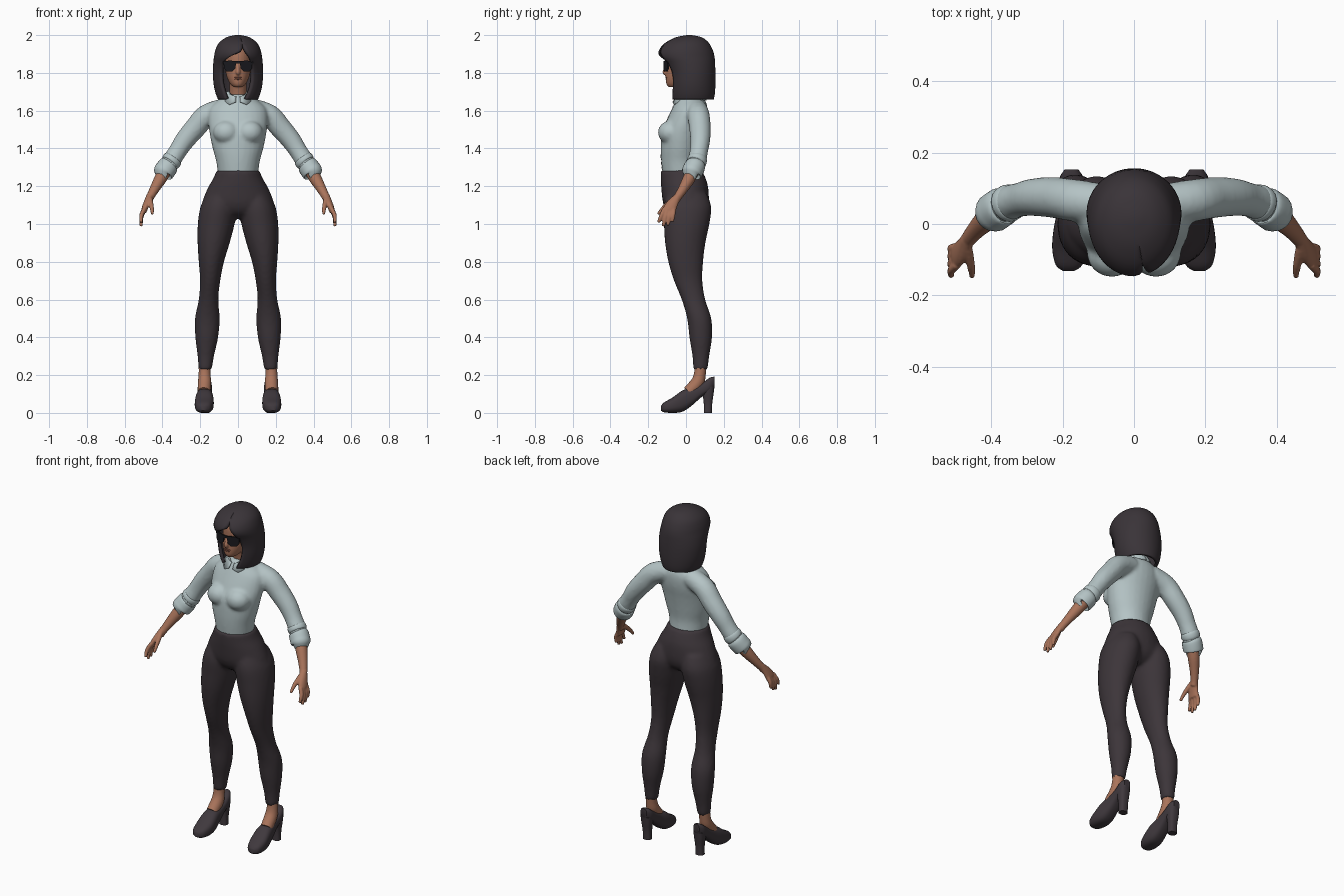
import bpy, bmesh, math
from mathutils import Vector, Matrix

if "Cube" in bpy.data.objects:
    bpy.data.objects.remove(bpy.data.objects["Cube"])


def material(name, rgb):
    m = bpy.data.materials.new(name)
    m.use_nodes = True
    m.diffuse_color = (*rgb, 1)
    node = next(n for n in m.node_tree.nodes if n.type == 'BSDF_PRINCIPLED')
    node.inputs["Base Color"].default_value = (*rgb, 1)
    return m


SKIN = material("brown skin", (0.40, 0.175, 0.105))
LIPS = material("dark lips", (0.25, 0.09, 0.06))
SHIRT = material("pale blue cotton", (0.46, 0.55, 0.56))
CLOTH = material("charcoal cloth", (0.046, 0.036, 0.042))
HAIR = material("black hair", (0.042, 0.034, 0.040))
SHOE = material("charcoal leather", (0.050, 0.040, 0.047))
LENS = material("black lens", (0.010, 0.010, 0.013))


def smooth_rows(rows, n=4):
    """Catmull-Rom interpolation between rows of numbers."""
    out = []
    for i in range(len(rows) - 1):
        a, b, c, d = (rows[max(i - 1, 0)], rows[i], rows[i + 1],
                      rows[min(i + 2, len(rows) - 1)])
        for k in range(n):
            t = k / n
            out.append([q + .5 * t * (r - p + t * (2 * p - 5 * q + 4 * r - s + t * (3 * (q - r) + s - p)))
                        for p, q, r, s in zip(a, b, c, d)])
    return out + [list(rows[-1])]


def loft(bm, rings, power=1.0, sides=28):
    """Skin a closed tube over (centre, u, v) rings."""
    def bend(w):
        return math.copysign(abs(w) ** power, w)
    loops = []
    for c, u, v in rings:
        angles = [math.tau * k / sides for k in range(sides)]
        loops.append([bm.verts.new(c + u * bend(math.cos(a)) + v * bend(math.sin(a))) for a in angles])
    for p, q in zip(loops, loops[1:]):
        for k in range(sides):
            j = (k + 1) % sides
            bm.faces.new((p[k], p[j], q[j], q[k]))
    bm.faces.new(loops[0])
    bm.faces.new(loops[-1])


def stack(bm, rows, side=1, along_y=False, power=1.0):
    """Rows are (height, x0, x1, y0, y1), or (y, x0, x1, z0, z1) along y."""
    rings = []
    for h, x0, x1, d0, d1 in smooth_rows(rows):
        x, d, rd = side * (x0 + x1) / 2, (d0 + d1) / 2, (d1 - d0) / 2
        c = (x, h, d) if along_y else (x, d, h)
        v = (0, 0, rd) if along_y else (0, rd, 0)
        rings.append((Vector(c), Vector(((x1 - x0) / 2, 0, 0)), Vector(v)))
    loft(bm, rings, power)


def tube(bm, pts, side=1, sides=20):
    """Points are (x, y, z, radius)."""
    pts = smooth_rows([(side * x, y, z, r) for x, y, z, r in pts])
    rings = []
    for i, p in enumerate(pts):
        t = Vector(pts[min(i + 1, len(pts) - 1)][:3]) - Vector(pts[max(i - 1, 0)][:3])
        u = t.cross(Vector((0, 1, 0))).normalized()
        rings.append((Vector(p[:3]), u * p[3], t.cross(u).normalized() * p[3]))
    loft(bm, rings, 1, sides)


def ball(bm, centre, size):
    m = Matrix.Translation(centre) @ Matrix.Diagonal((*size, 1))
    bmesh.ops.create_uvsphere(bm, u_segments=20, v_segments=12, radius=1, matrix=m)


def finish(bm, name, mat, voxel=0, relax=3, mirror=False, solid=0, recalc=True):
    if recalc:
        bmesh.ops.recalc_face_normals(bm, faces=bm.faces)
    me = bpy.data.meshes.new(name)
    bm.to_mesh(me)
    bm.free()
    me.materials.append(mat)
    me.shade_smooth()
    me.set_sharp_from_angle(angle=math.radians(45))
    ob = bpy.data.objects.new(name, me)
    bpy.context.scene.collection.objects.link(ob)
    if voxel:
        r = ob.modifiers.new("blend", 'REMESH')
        r.mode, r.voxel_size, r.use_smooth_shade = 'VOXEL', voxel, True
        s = ob.modifiers.new("relax", 'SMOOTH')
        s.factor, s.iterations = 0.5, relax
    if solid:
        s = ob.modifiers.new("thickness", 'SOLIDIFY')
        s.thickness, s.offset = solid, -1
    if mirror:
        ob.modifiers.new("mirror", 'MIRROR').use_mirror_merge = False
    return ob


# Trousers: hips and two legs blended together
bm = bmesh.new()
stack(bm, [(z, -r, r, f, b) for z, r, f, b in (
    (1.285, .113, -.134, .084), (1.24, .132, -.134, .105), (1.19, .160, -.131, .118),
    (1.11, .190, -.121, .120), (1.06, .170, -.095, .100), (1.03, .10, -.05, .06))])
for s in (1, -1):
    stack(bm, [(1.16, .02, .165, -.10, .11), (1.09, .006, .199, -.119, .134), (1.0, .018, .213, -.117, .124),
               (.9, .044, .214, -.111, .103), (.8, .074, .208, -.094, .091), (.7, .094, .201, -.064, .087),
               (.6, .104, .208, -.023, .102), (.5, .097, .228, .006, .134), (.4, .105, .226, .018, .138),
               (.3, .127, .214, .034, .123), (.23, .138, .209, .038, .115)], s)
finish(bm, "trousers", CLOTH, .011)

# Shirt: torso, bust and sleeves blended together
bm = bmesh.new()
stack(bm, [(z, -r, r, f, b) for z, r, f, b in (
    (1.25, .104, -.122, .074), (1.33, .115, -.131, .070), (1.40, .134, -.134, .080),
    (1.48, .150, -.130, .095), (1.55, .158, -.102, .110), (1.61, .150, -.074, .114),
    (1.65, .110, -.054, .104), (1.685, .062, -.035, .08))])
for s in (1, -1):
    ball(bm, (s * .062, -.083, 1.485), (.07, .066, .062))
    tube(bm, [(.07, .055, 1.612, .055), (.165, .066, 1.575, .059), (.225, .074, 1.51, .057),
              (.28, .075, 1.445, .053), (.32, .068, 1.385, .048), (.352, .058, 1.335, .049),
              (.385, .04, 1.285, .044)], s)
shirt = finish(bm, "shirt", SHIRT, .010)

# Front button strip, laid on the shirt
bm = bmesh.new()
bmesh.ops.create_grid(bm, x_segments=2, y_segments=40, size=1,
                      matrix=Matrix.Translation((-.008, -.4, 1.46)) @ Matrix.Rotation(math.pi / 2, 4, 'X')
                      @ Matrix.Diagonal((.009, .17, 1, 1)))
strip = finish(bm, "button_strip", SHIRT, recalc=False)
wrap = strip.modifiers.new("lay_on_shirt", 'SHRINKWRAP')
wrap.target, wrap.wrap_method, wrap.offset = shirt, 'PROJECT', .002
wrap.use_project_y, wrap.use_positive_direction = True, True

# Rolled cuffs
bm = bmesh.new()
tube(bm, [(.338, .063, 1.355, .040), (.345, .061, 1.345, .051), (.356, .056, 1.328, .052), (.362, .053, 1.32, .046)])
tube(bm, [(.362, .052, 1.318, .042), (.367, .050, 1.312, .054), (.385, .038, 1.286, .056),
          (.398, .028, 1.268, .053), (.398, .028, 1.266, .035)])
finish(bm, "cuffs", SHIRT, mirror=True)

# Collar with two pointed flaps
bm = bmesh.new()
for s in (1, -1):
    grid = []
    for k in range(17):
        a = math.radians(8 + 172 * k / 16)
        point = max(0, 1 - abs(k - 2) / 3)
        grid.append([bm.verts.new((s * r * math.sin(a), .02 - r * 1.05 * math.cos(a), z))
                     for r, z in ((.056, 1.668 + .035 * min(1, k / 5)), (.066, 1.675 + .02 * min(1, k / 5)),
                                  (.085 + .008 * point, 1.655 - .022 * point))])
    for p, q in zip(grid, grid[1:]):
        for j in range(2):
            bm.faces.new((p[j], p[j + 1], q[j + 1], q[j]))
finish(bm, "collar", SHIRT, solid=.005)

# Forearms and hands
bm = bmesh.new()
tube(bm, [(.375, .046, 1.30, .034), (.41, .016, 1.24, .033), (.442, -.016, 1.185, .026),
          (.466, -.045, 1.14, .021), (.475, -.06, 1.115, .02)])
stack(bm, [(1.155, .447, .484, -.062, -.022), (1.115, .462, .500, -.103, -.038),
           (1.08, .477, .511, -.124, -.05), (1.06, .485, .511, -.124, -.056)])
for y0, y1, z1 in ((-.115, -.146, 1.008), (-.099, -.121, .988), (-.081, -.096, .992), (-.064, -.072, 1.012)):
    tube(bm, [(.496, y0, 1.08, .012), (.512, (y0 + y1) / 2, (1.08 + z1) / 2, .0115), (.512, y1, z1, .008)], sides=10)
tube(bm, [(.466, -.07, 1.13, .014), (.457, -.115, 1.09, .012), (.453, -.148, 1.052, .008)], sides=10)
finish(bm, "forearms_and_hands", SKIN, .005, 2, mirror=True)

# Head, nose and neck
bm = bmesh.new()
stack(bm, [(z, -r, r, f, b) for z, r, f, b in (
    (1.725, .022, -.092, -.04), (1.742, .042, -.104, .02), (1.775, .058, -.107, .05), (1.81, .067, -.106, .08),
    (1.85, .072, -.102, .10), (1.9, .072, -.10, .11), (1.95, .06, -.08, .09), (1.975, .03, -.03, .05))])
tube(bm, [(0, -.097, 1.85, .006), (0, -.107, 1.825, .009), (0, -.113, 1.803, .012), (0, -.104, 1.793, .009)])
tube(bm, [(0, .04, 1.60, .05), (0, .03, 1.68, .045), (0, .01, 1.78, .047)])
finish(bm, "head", SKIN, .005, 2)
bm = bmesh.new()
ball(bm, (0, -.103, 1.775), (.022, .006, .004))
ball(bm, (0, -.103, 1.767), (.018, .006, .004))
finish(bm, "lips", LIPS)

# Sunglasses: lenses, bridge and temples
bm = bmesh.new()


def wrapped_plate(outline):
    edges = [[bm.verts.new((x, d - .12 + 4 * x * x, z)) for x, z in outline] for d in (0, .008)]
    bm.faces.new(edges[0])
    bm.faces.new(edges[1])
    for k in range(len(outline)):
        j = (k + 1) % len(outline)
        bm.faces.new((edges[0][k], edges[0][j], edges[1][j], edges[1][k]))


for s in (1, -1):
    wrapped_plate([(s * x, z) for x, z in ((.008, 1.862), (.04, 1.865), (.077, 1.863), (.074, 1.825),
                                           (.062, 1.808), (.03, 1.807), (.015, 1.822))])
    stack(bm, [(-.098, .07, .079, 1.85, 1.863), (.04, .073, .08, 1.85, 1.86)], s, True, .5)
wrapped_plate([(-.01, 1.862), (.01, 1.862), (.01, 1.85), (-.01, 1.85)])
finish(bm, "sunglasses", LENS)

# Bob hair: shell with an off-centre parting and face opening
bm = bmesh.new()
rows = smooth_rows([  # height, half width, front, back, opening to the right and left in degrees
    (2.0, .015, .005, .03, -13, 13), (1.988, .062, -.055, .085, -13, 13), (1.958, .102, -.112, .122, -13, 13),
    (1.92, .120, -.143, .142, -8, 19), (1.885, .127, -.144, .151, 20, 28), (1.85, .131, -.118, .154, 38, 33),
    (1.80, .133, -.096, .156, 42, 35), (1.74, .129, -.090, .156, 41, 34),
    (1.69, .118, -.086, .153, 37, 28), (1.66, .106, -.080, .147, 35, 22)], 3)
grid = []
for z, r, f, b, right, left in rows:
    angles = [math.radians(left + (360 - right - left) * k / 40) for k in range(41)]
    grid.append([bm.verts.new((r * math.sin(a), (f + b) / 2 - (b - f) / 2 * math.cos(a), z)) for a in angles])
for p, q in zip(grid, grid[1:]):
    for k in range(40):
        bm.faces.new((p[k], q[k], q[k + 1], p[k + 1]))
bm.faces.new(grid[0][:-1])
bmesh.ops.remove_doubles(bm, verts=bm.verts, dist=.0005)
finish(bm, "hair", HAIR, solid=.018, recalc=False)

# Ankles and insteps
bm = bmesh.new()
tube(bm, [(.175, .078, .27, .032), (.177, .074, .21, .031), (.177, .06, .16, .035), (.18, .015, .11, .034)])
finish(bm, "ankles", SKIN, mirror=True)

# Heeled shoes
bm = bmesh.new()
stack(bm, [(-.132, .168, .198, .012, .038), (-.115, .145, .219, .003, .056), (-.07, .130, .229, .0, .082),
           (-.02, .129, .226, .006, .118), (.03, .136, .217, .038, .135), (.08, .138, .211, .082, .155),
           (.125, .140, .210, .11, .186), (.152, .155, .195, .14, .192)], along_y=True, power=.75)
finish(bm, "shoes", SHOE, mirror=True)
bm = bmesh.new()
stack(bm, [(0, .150, .199, .094, .137), (.05, .150, .199, .094, .139),
           (.1, .145, .205, .088, .146), (.14, .141, .209, .08, .151)], power=.75)
finish(bm, "shoe_heels", SHOE, mirror=True)
